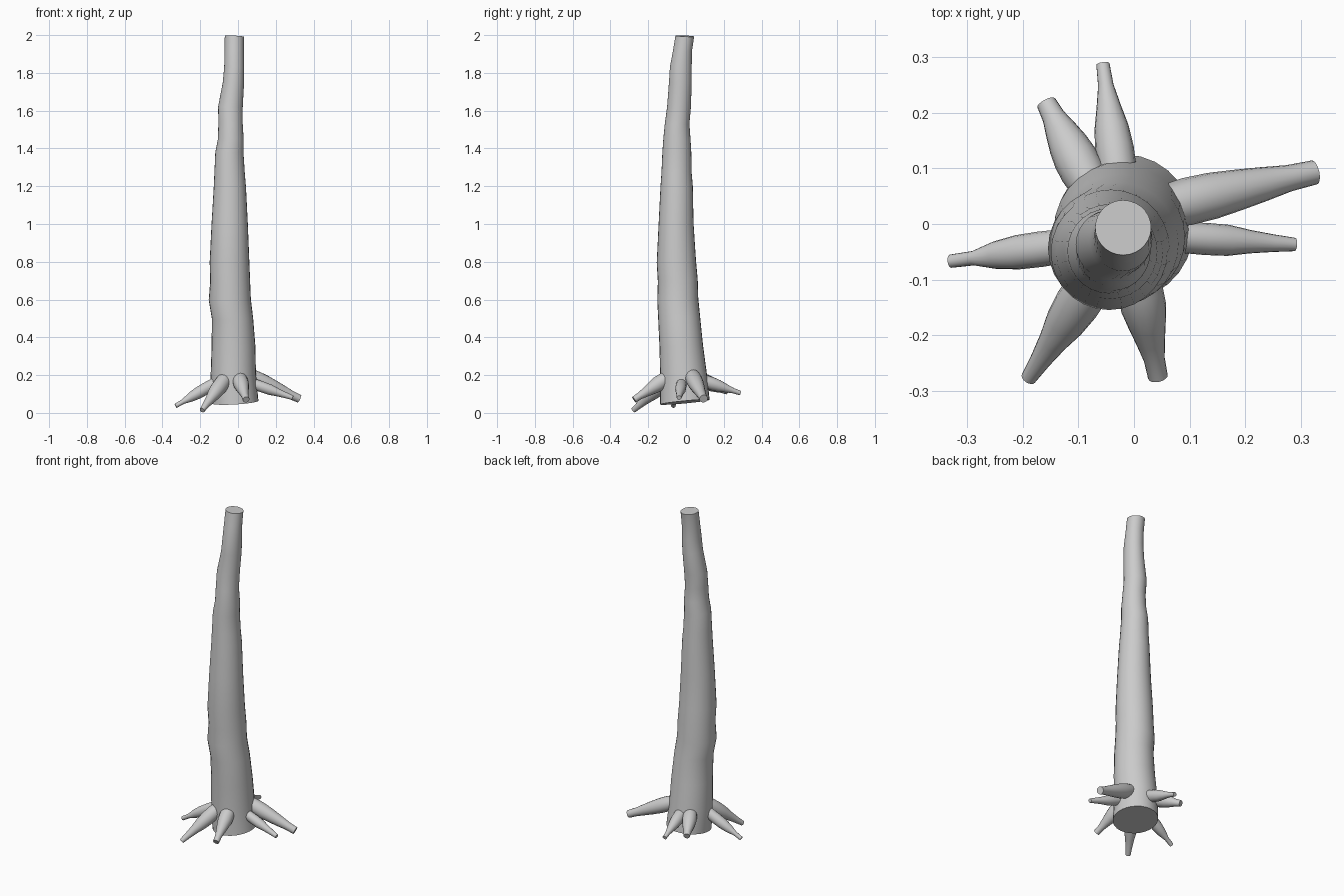
import bpy, bmesh, math
from mathutils import Vector

cube = bpy.data.objects.get("Cube")
if cube:
    bpy.data.objects.remove(cube, do_unlink=True)

bark = bpy.data.materials.new("grey_bark")
bark.use_nodes = True
GREY = (0.6, 0.6, 0.6, 1)
bark.diffuse_color = GREY
bark.node_tree.nodes["Principled BSDF"].inputs["Base Color"].default_value = GREY


def loft(name, rings):
    """Skin a list of point rings and cap both ends."""
    bm = bmesh.new()
    loops = [[bm.verts.new(p) for p in ring] for ring in rings]
    sides = len(loops[0])
    for low, high in zip(loops, loops[1:]):
        for i in range(sides):
            j = (i + 1) % sides
            bm.faces.new((low[i], low[j], high[j], high[i]))
    bm.faces.new(loops[0][::-1])
    bm.faces.new(loops[-1])
    bmesh.ops.recalc_face_normals(bm, faces=bm.faces)
    mesh = bpy.data.meshes.new(name)
    bm.to_mesh(mesh)
    bm.free()
    obj = bpy.data.objects.new(name, mesh)
    bpy.context.collection.objects.link(obj)
    mesh.materials.append(bark)
    bpy.ops.object.select_all(action="DESELECT")
    obj.select_set(True)
    bpy.context.view_layer.objects.active = obj
    bpy.ops.object.shade_smooth_by_angle(angle=math.radians(40))
    return obj


def circle(sides):
    for i in range(sides):
        a = math.tau * i / sides
        yield math.cos(a), math.sin(a)


# Trunk: height, then left, right, front and back edge of each section
TRUNK = [
    (0.057, -.14, .108, -.137, .125), (0.2, -.145, .095, -.137, .11),
    (0.35, -.14, .092, -.14, .09), (0.5, -.138, .08, -.147, .075),
    (0.6, -.155, .068, -.152, .065), (0.7, -.147, .064, -.149, .062),
    (0.8, -.15, .06, -.155, .053), (1.0, -.14, .052, -.145, .04),
    (1.2, -.128, .042, -.135, .036), (1.27, -.125, .036, -.13, .03),
    (1.38, -.12, .029, -.125, .028), (1.45, -.106, .03, -.12, .024),
    (1.53, -.104, .025, -.112, .018), (1.62, -.105, .025, -.1, .026),
    (1.75, -.08, .032, -.09, .03), (1.83, -.073, .033, -.085, .03),
    (1.92, -.071, .031, -.068, .032), (1.995, -.07, .031, -.056, .043),
]


def trunk_ring(z, left, right, front, back):
    tilt_x, tilt_y = .06 - .06 * z, .1 - .075 * z  # sections follow the lean
    rx, ry = (right - left) / 2, (back - front) / 2
    return [Vector(((left + right) / 2 + c * rx, (front + back) / 2 + s * ry,
                    z + tilt_x * c * rx + tilt_y * s * ry))
            for c, s in circle(28)]


loft("trunk", [trunk_ring(*row) for row in TRUNK])


# Roots: start, tip, and radii at even steps from start to tip
ROOTS = {
    "root_right_back": ((.05, .03, .2), (.325, .093, .075),
                        (.038, .043, .042, .037, .031, .024, .022)),
    "root_right": ((.05, -.022, .165), (.29, -.037, .08),
                   (.025, .028, .029, .028, .021, .016, .012)),
    "root_front_right": ((.005, -.09, .19), (.043, -.275, .07),
                         (.036, .041, .041, .034, .026, .019, .018)),
    "root_front_left": ((-.06, -.08, .19), (-.19, -.278, .014),
                        (.036, .041, .041, .036, .026, .019, .014)),
    "root_left": ((-.09, -.035, .175), (-.33, -.067, .037),
                  (.028, .031, .032, .031, .025, .013, .012)),
    "root_back_left": ((-.08, .07, .18), (-.158, .218, .115),
                       (.036, .04, .04, .036, .029, .021, .018)),
    "root_back": ((-.025, .06, .18), (-.056, .288, .105),
                  (.03, .035, .035, .031, .022, .014, .012)),
}

for name, (start, tip, radii) in ROOTS.items():
    start, tip = Vector(start), Vector(tip)
    turn = (tip - start).to_track_quat("Z", "Y")
    rings = []
    for step, r in enumerate(radii):
        centre = start.lerp(tip, step / (len(radii) - 1))
        rings.append([centre + turn @ Vector((c * r, s * r, 0))
                      for c, s in circle(16)])
    loft(name, rings)
